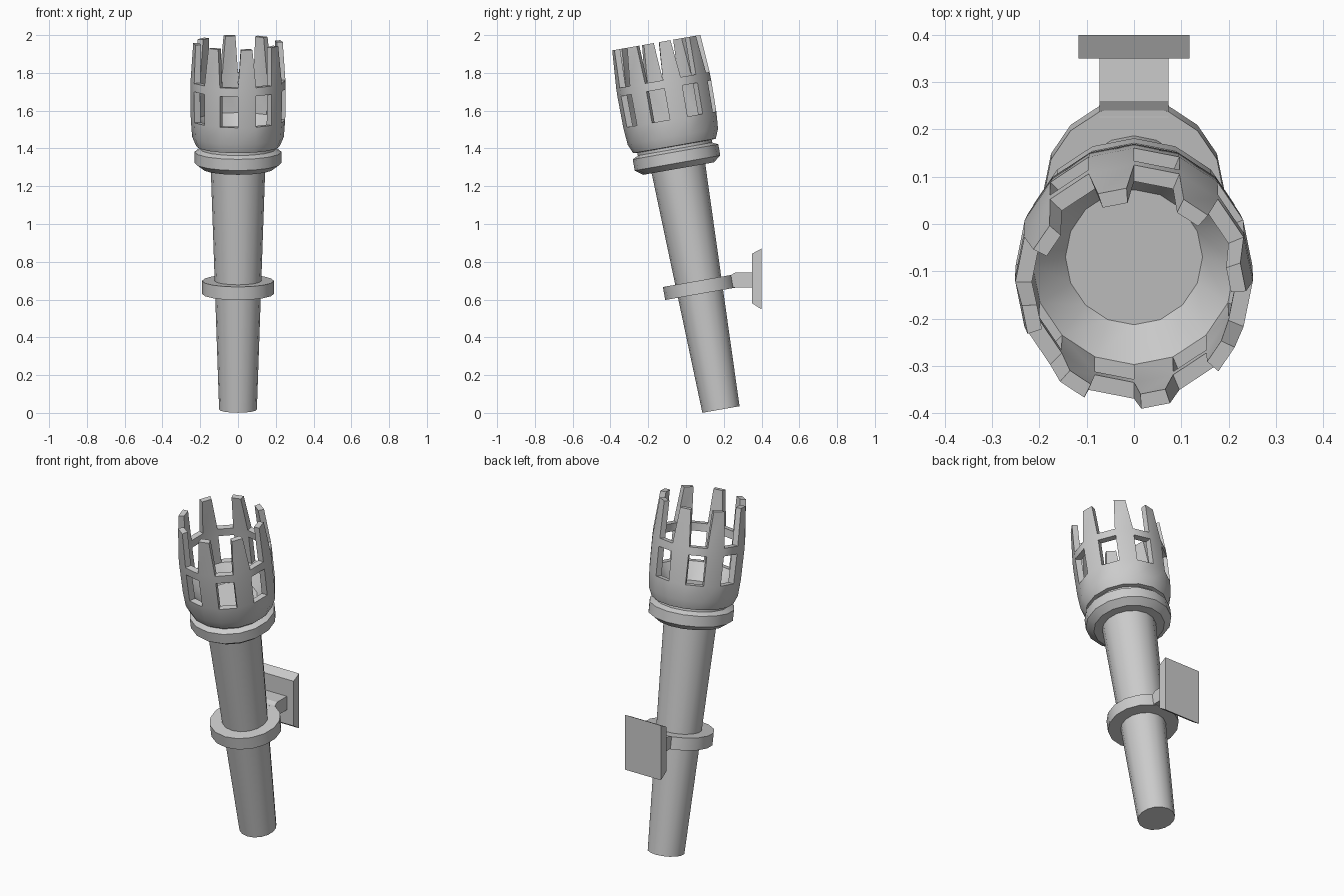
import bpy, bmesh, math
from mathutils import Matrix, Vector

if "Cube" in bpy.data.objects:
    bpy.data.objects.remove(bpy.data.objects["Cube"])

N = 16
TILT = math.radians(10)
# torch axis: starts at the handle foot and leans toward -y
AXIS = Matrix.Translation((0, 0.185, 0.018)) @ Matrix.Rotation(TILT, 4, 'X')


def finish(bm, name, matrix=None, smooth=True):
    if matrix:
        bm.transform(matrix)
    bmesh.ops.recalc_face_normals(bm, faces=bm.faces)
    me = bpy.data.meshes.new(name)
    bm.to_mesh(me)
    bm.free()
    ob = bpy.data.objects.new(name, me)
    bpy.context.collection.objects.link(ob)
    if smooth:
        bpy.ops.object.select_all(action='DESELECT')
        ob.select_set(True)
        bpy.context.view_layer.objects.active = ob
        bpy.ops.object.shade_smooth_by_angle(angle=math.radians(30))
    return ob


def ring(bm, r, z):
    step = 2 * math.pi / N
    return [bm.verts.new((r * math.cos(i * step), r * math.sin(i * step), z)) for i in range(N)]


def bridge(bm, a, b, cells=range(N)):
    for i in cells:
        j = (i + 1) % N
        bm.faces.new((a[i], a[j], b[j], b[i]))


def lathe(name, profile):
    bm = bmesh.new()
    rings = [ring(bm, r, z) for r, z in profile]
    for a, b in zip(rings, rings[1:]):
        bridge(bm, a, b)
    bm.faces.new(rings[0])
    bm.faces.new(rings[-1])
    return finish(bm, name, AXIS)


def prism(name, outline, half_width):
    # extrude a (y, z) side outline symmetrically along x
    bm = bmesh.new()
    f = bm.faces.new([bm.verts.new((-half_width, y, z)) for y, z in outline])
    ext = bmesh.ops.extrude_face_region(bm, geom=[f])
    moved = [v for v in ext['geom'] if isinstance(v, bmesh.types.BMVert)]
    bmesh.ops.translate(bm, verts=moved, vec=(2 * half_width, 0, 0))
    return finish(bm, name, smooth=False)


# tapered handle, neck ring and holder collar
lathe("handle", [(0.10, 0), (0.145, 1.32)])
lathe("neck_ring", [(0.19, 1.295), (0.23, 1.325), (0.23, 1.385), (0.20, 1.40), (0.20, 1.43)])
lathe("holder_collar", [(0.19, 0.622), (0.19, 0.692)])

# basket: solid bowl, row of windows, hoop and tapered prongs
bm = bmesh.new()
WALL = 0.035
bars, gaps = range(0, N, 2), range(1, N, 2)
base = [ring(bm, r, z) for r, z in [(0.20, 1.415), (0.222, 1.417), (0.243, 1.467)]]
levels = [(0.250, 1.558), (0.252, 1.725), (0.251, 1.77)]
outer = [ring(bm, r, z) for r, z in levels]
inner = [ring(bm, r - WALL, z) for r, z in levels]
floor = ring(bm, 0.145, 1.47)
skin = base + outer[:1]
for a, b in zip(skin, skin[1:]):
    bridge(bm, a, b)
bridge(bm, inner[0], floor)
bm.faces.new(base[0])
bm.faces.new(floor)
for side in (outer, inner):
    bridge(bm, side[0], side[1], bars)
    bridge(bm, side[1], side[2])
for k in range(3):                      # exposed rims in the gaps
    bridge(bm, outer[k], inner[k], gaps)
for i in range(N):                      # window jambs
    bm.faces.new((outer[0][i], outer[1][i], inner[1][i], inner[0][i]))
for i in bars:                          # prongs
    j = i + 1

    def tip(r, t):
        a, b = (Vector((r * math.cos(k * math.tau / N), r * math.sin(k * math.tau / N), 1.972))
                for k in (i, j))
        return bm.verts.new(a.lerp(b, t))
    foot = [outer[2][i], outer[2][j], inner[2][j], inner[2][i]]
    top = [tip(0.24, 0.17), tip(0.24, 0.83), tip(0.208, 0.83), tip(0.208, 0.17)]
    for k in range(4):
        m = (k + 1) % 4
        bm.faces.new((foot[k], foot[m], top[m], top[k]))
    bm.faces.new(top)
finish(bm, "basket", AXIS)

# bracket arm and wall plate
prism("bracket_arm", [(0.225, 0.728), (0.238, 0.729), (0.26, 0.743), (0.36, 0.743),
                      (0.36, 0.664), (0.25, 0.664), (0.235, 0.662)], 0.073)
prism("wall_plate", [(0.35, 0.58), (0.40, 0.548), (0.40, 0.87), (0.35, 0.843)], 0.117)
